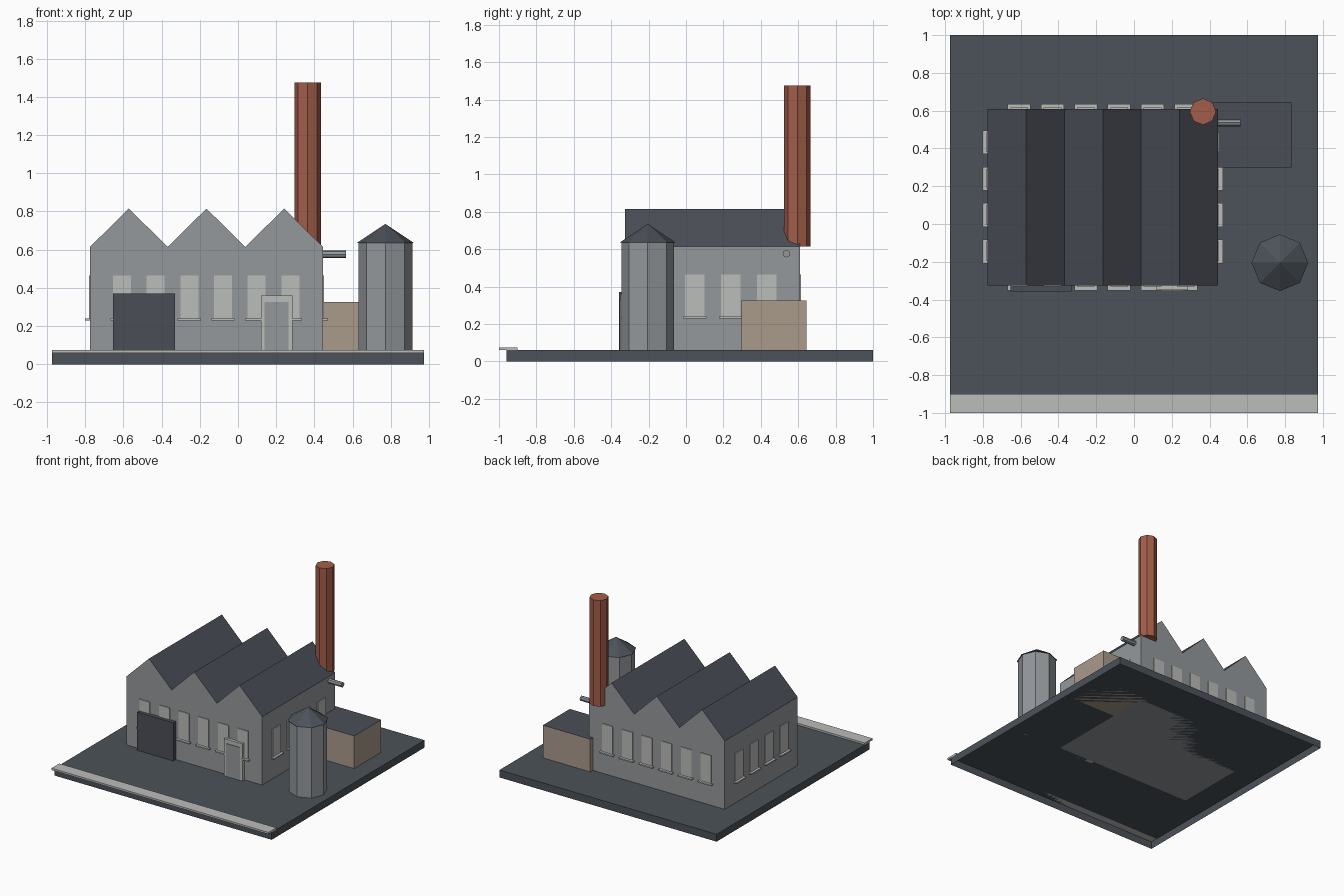
import bpy, bmesh
from math import pi
from mathutils import Matrix, Vector

if "Cube" in bpy.data.objects:
    bpy.data.objects.remove(bpy.data.objects["Cube"], do_unlink=True)


def material(name, r, g, b):
    m = bpy.data.materials.new(name)
    m.use_nodes = True
    m.diffuse_color = (r, g, b, 1)
    m.node_tree.nodes["Principled BSDF"].inputs["Base Color"].default_value = (r, g, b, 1)
    return m


asphalt = material("asphalt", 0.072, 0.084, 0.1)
slate = material("roof slate", 0.07, 0.076, 0.096)
wall = material("wall grey", 0.3, 0.315, 0.33)
pale = material("pale trim", 0.5, 0.51, 0.495)
brick = material("chimney brick", 0.36, 0.11, 0.067)
beige = material("shed beige", 0.4, 0.325, 0.26)
steel = material("silo steel", 0.29, 0.31, 0.33)


def finish(name, bm, mats):
    """Make an object; faces pointing up take material slot 1 if there is one."""
    bmesh.ops.recalc_face_normals(bm, faces=bm.faces)
    for f in bm.faces:
        f.normal_update()
        if len(mats) > 1 and f.normal.z > 0.1:
            f.material_index = 1
    me = bpy.data.meshes.new(name)
    for m in mats:
        me.materials.append(m)
    bm.to_mesh(me)
    bm.free()
    ob = bpy.data.objects.new(name, me)
    bpy.context.collection.objects.link(ob)


def box(name, x, y, z, *mats, open_bottom=False):
    bm = bmesh.new()
    size = Vector((x[1] - x[0], y[1] - y[0], z[1] - z[0]))
    mid = Vector((sum(x), sum(y), sum(z))) / 2
    bmesh.ops.create_cube(bm, size=1)
    bmesh.ops.scale(bm, vec=size, verts=bm.verts)
    bmesh.ops.translate(bm, vec=mid, verts=bm.verts)
    if open_bottom:
        low = [f for f in bm.faces if f.calc_center_median().z < z[0] + 1e-4]
        bmesh.ops.delete(bm, geom=low, context="FACES_ONLY")
    finish(name, bm, mats)


def octagon(name, centre, r1, r2, depth, mat, turn=Matrix.Identity(4)):
    """Eight-sided cylinder or cone, centred on its middle height."""
    bm = bmesh.new()
    bmesh.ops.create_cone(bm, cap_ends=True, segments=8, radius1=r1, radius2=r2,
                          depth=depth, matrix=Matrix.Translation(centre) @ turn)
    bmesh.ops.remove_doubles(bm, verts=bm.verts, dist=1e-5)
    finish(name, bm, [mat])


# Ground slab, hollow underneath, and kerb along the front
G = 0.06
box("ground_slab", (-0.975, 0.975), (-0.96, 1), (0, G), asphalt, open_bottom=True)
box("kerb", (-0.975, 0.975), (-1, -0.9), (G, 0.075), pale)

# Main hall with three gables, extruded from its front profile
X0, X1, Y0, Y1, EAVE, RIDGE = -0.775, 0.445, -0.325, 0.61, 0.615, 0.815
step = (X1 - X0) / 6
profile = [(X1, G), (X0, G)]
profile += [(X0 + i * step, RIDGE if i % 2 else EAVE) for i in range(7)]
bm = bmesh.new()
face = bm.faces.new([bm.verts.new((x, Y0, z)) for x, z in profile])
ext = bmesh.ops.extrude_face_region(bm, geom=[face], use_keep_orig=True)
bmesh.ops.translate(bm, vec=(0, Y1 - Y0, 0),
                    verts=[v for v in ext["geom"] if isinstance(v, bmesh.types.BMVert)])
finish("main_hall", bm, [wall, slate])

# Windows: thin panes with projecting sills on all four walls
ZP, ZS, PANE, SILL = (0.235, 0.465), (0.229, 0.239), 0.006, 0.026
for i in range(6):
    c = -0.608 + 0.1765 * i
    for side, y, s in (("front", Y0, -1), ("back", Y1, 1)):
        box(f"{side}_pane_{i}", (c - 0.047, c + 0.047), sorted((y, y + s * PANE)), ZP, pale)
        box(f"{side}_sill_{i}", (c - 0.061, c + 0.061), sorted((y, y + s * SILL)), ZS, pale)
for i in range(4):
    c = -0.145 + 0.1925 * i
    for side, x, s in (("right", X0, -1), ("left", X1, 1)):
        box(f"{side}_pane_{i}", sorted((x, x + s * PANE)), (c - 0.052, c + 0.052), ZP, pale)
        box(f"{side}_sill_{i}", sorted((x, x + s * SILL)), (c - 0.063, c + 0.063), ZS, pale)

# Doors
box("loading_door", (-0.655, -0.33), (-0.357, Y0), (G, 0.37), slate)
box("door_frame", (0.12, 0.285), (-0.35, Y0), (G, 0.36), pale)
box("door_panel", (0.14, 0.265), (-0.355, -0.349), (G, 0.327), wall)

# Side shed with a dark flat roof
box("side_shed", (0.41, 0.835), (0.298, 0.643), (G, 0.325), beige, slate)

# Chimney and outlet pipe
octagon("chimney", (0.365, 0.595, 1.045), 0.07, 0.07, 0.86, brick)
octagon("outlet_pipe", (0.485, 0.537, 0.576), 0.02, 0.02, 0.16, steel,
        Matrix.Rotation(pi / 2, 4, "Y"))

# Silo with a conical roof
octagon("silo_body", (0.772, -0.205, 0.3475), 0.141, 0.141, 0.575, steel)
octagon("silo_roof", (0.772, -0.205, 0.685), 0.15, 0, 0.1, asphalt)
